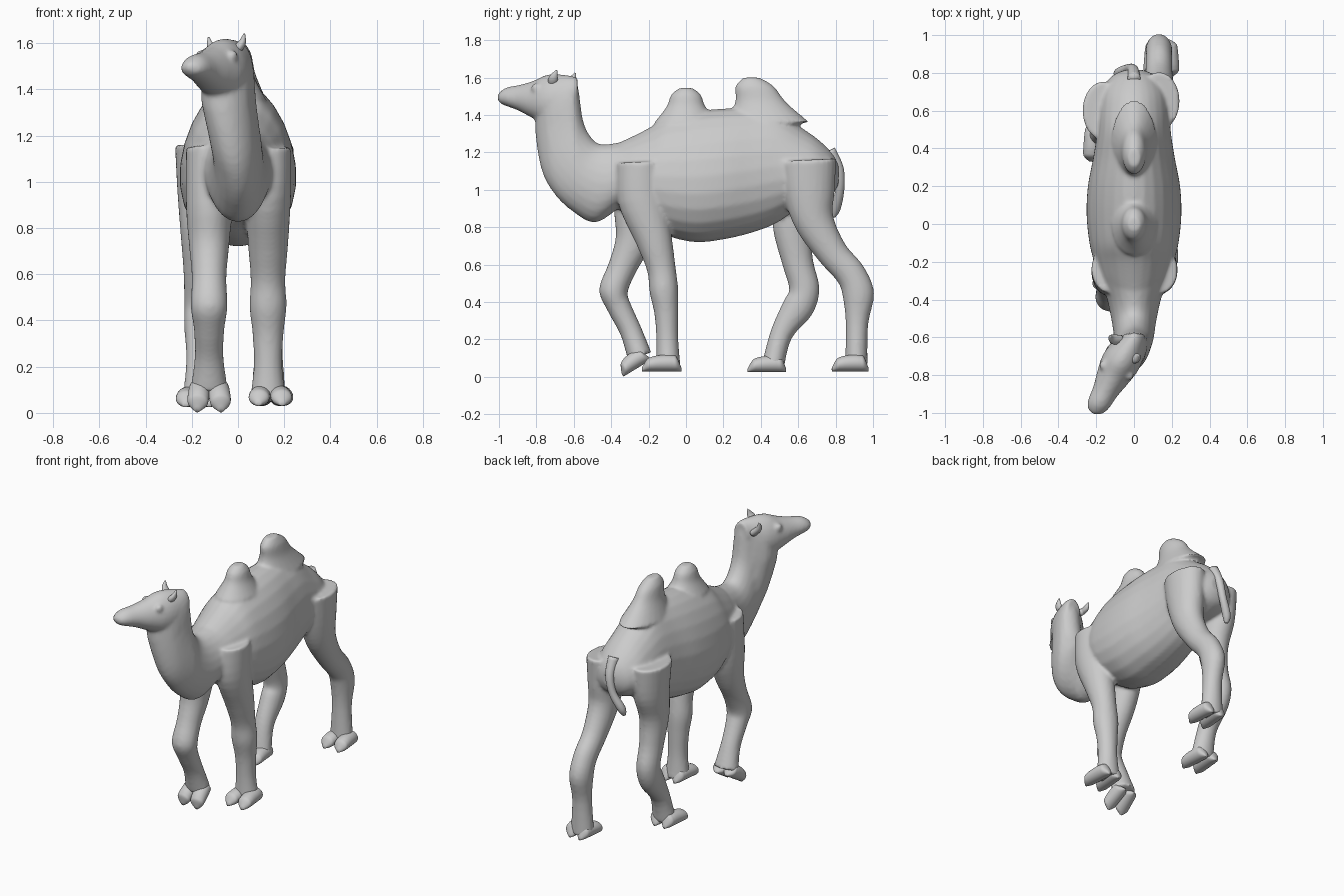
import bpy, bmesh, math
from mathutils import Vector, Matrix

if "Cube" in bpy.data.objects:
    bpy.data.objects.remove(bpy.data.objects["Cube"])

SIDES, STEPS = 24, 4


def turn(v):
    """Turns the upper neck and head towards -x."""
    d = max(0, -0.6 - v.y)
    k = max(0, min(1, (v.z - 0.95) / 0.4))
    return Vector((v.x - 0.53 * d * k, v.y - 0.4 * v.x * min(1, d * 10) * k, v.z))


def spline(a, b, c, d, t):
    return [q + 0.5 * t * (r - p + t * (2 * p - 5 * q + 4 * r - s + t * (3 * (q - r) + s - p)))
            for p, q, r, s in zip(a, b, c, d)]


def loft(bm, rows, egg=0, bend=Vector):
    """Row = two silhouette points seen from the side (y1, z1, y2, z2), half width, x centre."""
    last, fine = len(rows) - 1, []
    for i in range(last):
        around = rows[max(i - 1, 0)], rows[i], rows[i + 1], rows[min(i + 2, last)]
        fine += [spline(*around, s / STEPS) for s in range(STEPS)]
    fine.append(rows[-1])
    mids = [Vector((x, (a + c) / 2, (b + d) / 2)) for a, b, c, d, w, x in fine]
    rings = []
    for i, (a, b, c, d, w, x) in enumerate(fine):
        along = mids[min(i + 1, len(mids) - 1)] - mids[max(i - 1, 0)]
        u = Vector((0, c - a, d - b)) / 2
        side = u.cross(along).normalized() * max(w, 0.003)
        ring = []
        for j in range(SIDES):
            t = math.tau * j / SIDES
            p = mids[i] + u * math.sin(t) + side * math.cos(t) * (1 - egg * math.sin(t))
            ring.append(bm.verts.new(bend(p)))
        rings.append(ring)
    faces = [bm.faces.new(rings[0]), bm.faces.new(rings[-1])]
    for p, q in zip(rings, rings[1:]):
        for j in range(SIDES):
            k = (j + 1) % SIDES
            faces.append(bm.faces.new((p[j], p[k], q[k], q[j])))
    bmesh.ops.recalc_face_normals(bm, faces=faces)


def limb(bm, points, radii):
    """Tube square to a path of (x, y, z) points with (half depth, half width) radii."""
    rows, last = [], len(points) - 1
    for i, ((x, y, z), (depth, width)) in enumerate(zip(points, radii)):
        p, q = points[max(i - 1, 0)], points[min(i + 1, last)]
        n = Vector((p[2] - q[2], q[1] - p[1])).normalized() * depth
        rows.append((y - n.x, z - n.y, y + n.x, z + n.y, width, x))
    loft(bm, rows)


def finish(name, bm):
    me = bpy.data.meshes.new(name)
    bm.to_mesh(me)
    bm.free()
    me.polygons.foreach_set("use_smooth", [True] * len(me.polygons))
    ob = bpy.data.objects.new(name, me)
    bpy.context.collection.objects.link(ob)
    return ob


skin = bmesh.new()

# torso, front to back (y, belly z, back z, half width)
torso = [(-.43, .94, 1.22, .10), (-.32, .87, 1.27, .17), (-.2, .82, 1.33, .21),
         (-.1, .755, 1.39, .235), (.05, .72, 1.42, .25), (.2, .735, 1.435, .243),
         (.35, .77, 1.44, .215), (.48, .82, 1.43, .195), (.6, .9, 1.345, .185),
         (.7, .93, 1.275, .17), (.78, .97, 1.2, .12), (.815, 1.03, 1.14, .05)]
loft(skin, [(y, lo, y, hi, w, 0) for y, lo, hi, w in torso], egg=0.15)

# two humps from one profile (height share, half length, half width)
for y, base, top, stretch, lean in ((0, 1.36, 1.545, 1, 0), (.44, 1.36, 1.6, 1.3, -.09)):
    rows = []
    for h, half, w in ((0, .17, .12), (.45, .105, .075), (.8, .08, .058), (1, .035, .03)):
        z, mid = base + h * (top - base), y + lean * h
        rows.append((mid - half * stretch, z, mid + half * stretch, z, w, 0))
    loft(skin, rows)

# neck, chest to head (throat point, nape point, half width)
neck = [(-.34, .92, -.25, 1.28, .17), (-.48, .825, -.38, 1.25, .135),
        (-.6, .88, -.46, 1.245, .115), (-.705, .98, -.51, 1.285, .105),
        (-.775, 1.12, -.55, 1.37, .1), (-.8, 1.36, -.575, 1.54, .095),
        (-.75, 1.48, -.6, 1.6, .07)]
loft(skin, [(*r, 0) for r in neck], bend=turn)

# head, crest to lips (y, jaw z, forehead z, half width)
head = [(-.58, 1.46, 1.6, .05), (-.645, 1.37, 1.615, .085), (-.735, 1.35, 1.617, .095),
        (-.81, 1.38, 1.585, .082), (-.885, 1.42, 1.562, .064), (-.95, 1.445, 1.55, .056),
        (-.985, 1.46, 1.53, .042), (-1.005, 1.485, 1.51, .015)]
loft(skin, [(y, lo, y, hi, w, 0) for y, lo, hi, w in head], egg=0.1, bend=turn)

# brow ridges
for s in (-1, 1):
    spot = turn(Vector((s * .066, -.775, 1.545)))
    bmesh.ops.create_uvsphere(skin, u_segments=16, v_segments=10, radius=.027,
                              matrix=Matrix.Translation(spot))

# legs: shared thickness front and hind, one path of (y, z) joints each, top to bottom
front = [(.125, .1), (.13, .1), (.097, .087), (.077, .075), (.077, .08), (.064, .067),
         (.059, .062), (.066, .08)]
hind = [(.155, .11), (.135, .1), (.105, .087), (.083, .073), (.081, .07), (.085, .07),
        (.06, .061), (.06, .077)]
legs = [
    (.13, front, [(-.245, 1.15), (-.235, .95), (-.17, .73), (-.132, .58),
                  (-.118, .46), (-.105, .34), (-.1, .2), (-.095, .05)]),
    (-.125, front, [(-.24, 1.15), (-.255, .89), (-.282, .725), (-.34, .585),
                    (-.388, .46), (-.356, .37), (-.295, .245), (-.248, .11)]),
    (.132, hind, [(.65, 1.16), (.66, .97), (.69, .82), (.785, .66),
                  (.88, .55), (.922, .44), (.914, .28), (.91, .05)]),
    (-.163, hind, [(.6, 1.16), (.6, .965), (.57, .79), (.598, .61),
                   (.633, .47), (.6, .373), (.51, .23), (.465, .06)])]
for x, radii, joints in legs:
    limb(skin, [(x, y, z) for y, z in joints], radii)

# fuse everything into one smooth hide
body = finish("body", skin)
m = body.modifiers.new("fuse", 'REMESH')
m.mode, m.voxel_size, m.use_smooth_shade = 'VOXEL', 0.011, True
m = body.modifiers.new("relax", 'SMOOTH')
m.factor, m.iterations = 0.5, 6

# tail
bm = bmesh.new()
limb(bm, [(0, .765, 1.21), (-.005, .816, 1.11), (-.03, .822, 1), (-.08, .8, .9),
          (-.09, .785, .855)], [(r, r) for r in (.035, .028, .024, .026, .012)])
finish("tail", bm)

# ears, the left one mirrored about the turned head
ear = [(-.03, -.712, 1.55), (.015, -.71, 1.595), (.027, -.692, 1.64)]
for side in ("right", "left"):
    bm = bmesh.new()
    path = ear if side == "right" else [(-.1 - x, y + .1, z - .015) for x, y, z in ear]
    limb(bm, path, [(.025, .022), (.025, .018), (.004, .004)])
    finish(side + "_ear", bm)


# split feet: two rounded toes each, from heel position, length and downward pitch
def foot(name, x, y, z, length, pitch):
    c, s = math.cos(pitch), math.sin(pitch)
    bm = bmesh.new()
    for e in (-1, 1):
        rows = []
        for i in range(9):
            t = i / 8
            f = math.sqrt(1 - (2 * t - 1) ** 4)
            a, hi = t * length, .02 + .07 * f * (1 - .35 * t ** 3)
            rows.append((y - c * a, z - s * a, y - c * a - s * hi, z - s * a + c * hi,
                         .01 + .037 * f, x + e * (.036 + .016 * t)))
        loft(bm, rows)
    finish(name, bm)


foot("front_right_foot", .14, -.025, .03, .21, 0)
foot("front_left_foot", -.125, -.19, .09, .168, .55)
foot("hind_right_foot", .145, .975, .03, .195, 0)
foot("hind_left_foot", -.175, .535, .025, .205, 0)
